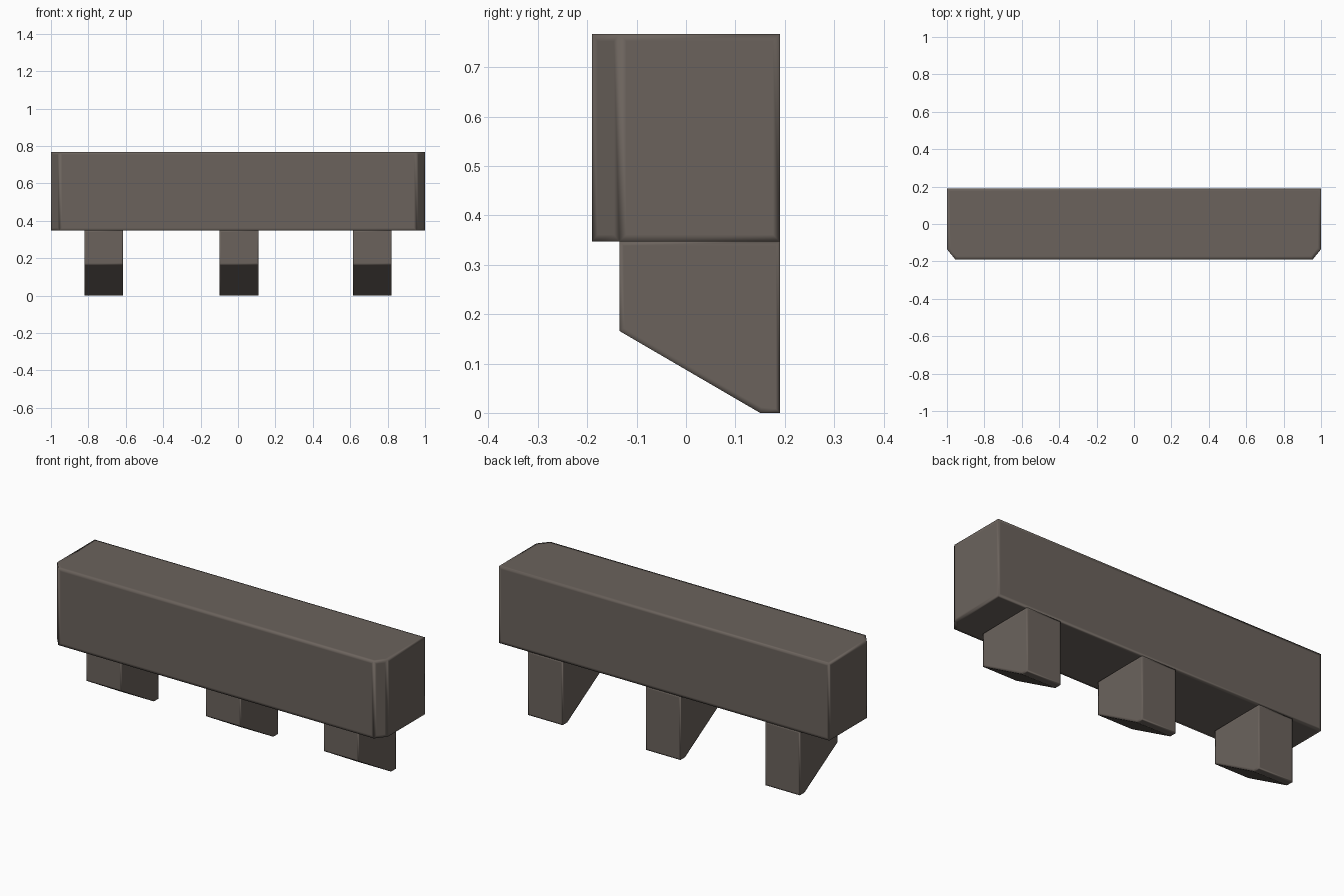
import bpy, bmesh

if "Cube" in bpy.data.objects:
    bpy.data.objects.remove(bpy.data.objects["Cube"])

stone = bpy.data.materials.new("grey_brown_stone")
stone.diffuse_color = (0.147, 0.124, 0.108, 1.0)
stone.use_nodes = True
stone.node_tree.nodes["Principled BSDF"].inputs["Base Color"].default_value = stone.diffuse_color


def extrude_profile(name, points, direction, rim):
    """Extrude a closed 3D outline, then inset each face for a softly shaded rim."""
    bm = bmesh.new()
    face = bm.faces.new([bm.verts.new(p) for p in points])
    ext = bmesh.ops.extrude_face_region(bm, geom=[face])
    moved = [g for g in ext["geom"] if isinstance(g, bmesh.types.BMVert)]
    bmesh.ops.translate(bm, verts=moved, vec=direction)
    bmesh.ops.recalc_face_normals(bm, faces=bm.faces[:])
    big = [f for f in bm.faces if min(e.calc_length() for e in f.edges) > rim * 2.5
           or len(f.verts) > 4]
    bmesh.ops.inset_individual(bm, faces=big, thickness=rim)
    bmesh.ops.recalc_face_normals(bm, faces=bm.faces[:])
    for f in bm.faces:
        f.smooth = True
    mesh = bpy.data.meshes.new(name)
    bm.to_mesh(mesh)
    bm.free()
    mesh.materials.append(stone)
    obj = bpy.data.objects.new(name, mesh)
    bpy.context.collection.objects.link(obj)
    return obj


# Long ledge block with chamfered front corners
BOTTOM, TOP = 0.347, 0.767
outline = [(-1, 0.19), (-1, -0.135), (-0.955, -0.19),
           (0.955, -0.19), (1, -0.135), (1, 0.19)]
extrude_profile("ledge_block", [(x, y, BOTTOM) for x, y in outline],
                (0, 0, TOP - BOTTOM), 0.02)

# Three wedge-shaped brackets beneath the block
WIDTH = 0.208
side = [(-0.135, BOTTOM), (-0.135, 0.166), (0.15, 0), (0.19, 0), (0.19, BOTTOM)]
for label, cx in (("left", -0.718), ("middle", 0.005), ("right", 0.718)):
    extrude_profile("bracket_" + label, [(cx - WIDTH / 2, y, z) for y, z in side],
                    (WIDTH, 0, 0), 0.012)
